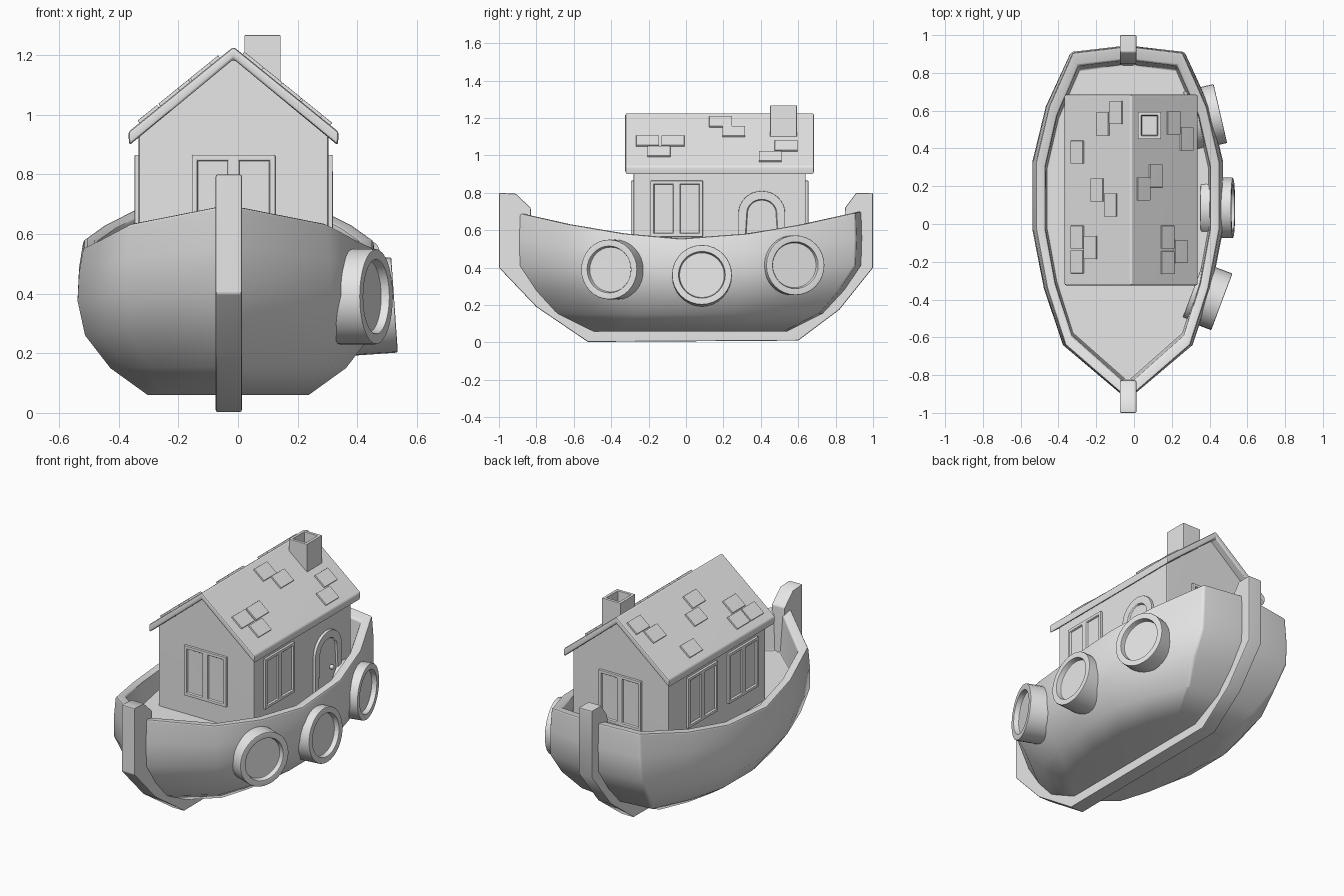
import bpy, bmesh, math
from mathutils import Matrix, Vector

cube = bpy.data.objects.get("Cube")
if cube:
    bpy.data.objects.remove(cube, do_unlink=True)

grey = bpy.data.materials.new("plain_grey")
grey.use_nodes = True
grey.diffuse_color = (0.8, 0.8, 0.8, 1)
for node in grey.node_tree.nodes:
    if node.type == 'BSDF_PRINCIPLED':
        node.inputs["Base Color"].default_value = (0.8, 0.8, 0.8, 1)

HULL_X, HOUSE_X = -0.033, -0.015


def loft(rings):
    """Closed solid through equal-length rings of points."""
    bm = bmesh.new()
    loops = [[bm.verts.new(p) for p in ring] for ring in rings]
    n = len(loops[0])
    for a, b in zip(loops, loops[1:]):
        for i in range(n):
            j = (i + 1) % n
            bm.faces.new((a[i], a[j], b[j], b[i]))
    bm.faces.new(loops[0])
    bm.faces.new(loops[-1])
    bmesh.ops.recalc_face_normals(bm, faces=bm.faces)
    return bm


def prism(points, front, back):
    """Profile in the XZ plane, pulled from y = front to y = back."""
    return loft([[(x, y, z) for x, z in points] for y in (front, back)])


def recess(bm, direction, border, depth):
    """Leave a border round the faces pointing one way and sink their middles."""
    faces = [f for f in bm.faces if f.normal.dot(Vector(direction)) > 0.9]
    bmesh.ops.inset_individual(bm, faces=faces, thickness=border)
    bmesh.ops.inset_individual(bm, faces=faces, thickness=0.003, depth=-depth)


def finish(name, bm, bevel=0.0, matrix=None):
    if bevel:
        edges = [e for e in bm.edges if e.calc_face_angle(0) > math.radians(40)]
        bmesh.ops.bevel(bm, geom=edges, offset=bevel, segments=2, profile=0.5,
                        affect='EDGES', clamp_overlap=True)
    mesh = bpy.data.meshes.new(name)
    bm.to_mesh(mesh)
    bm.free()
    mesh.materials.append(grey)
    mesh.shade_smooth()
    mesh.set_sharp_from_angle(angle=math.radians(38))
    obj = bpy.data.objects.new(name, mesh)
    bpy.context.scene.collection.objects.link(obj)
    if matrix:
        obj.matrix_world = matrix
    mod = obj.modifiers.new("Weighted normals", 'WEIGHTED_NORMAL')
    mod.keep_sharp = True
    return obj


def box(x0, x1, y0, y1, z0, z1):
    return prism([(x0, z0), (x1, z0), (x1, z1), (x0, z1)], y0, y1)


def facing(x, y, z, turn=0, pitch=0):
    """Place a part modelled facing -y so that it faces another way."""
    return (Matrix.Translation((x, y, z)) @ Matrix.Rotation(math.radians(turn), 4, 'Z')
            @ Matrix.Rotation(math.radians(pitch), 4, 'X'))


# Hull: one plan outline, scaled level by level, up over the rim and down to the deck
half = [(0, -0.94), (0.34, -0.65), (0.44, -0.345), (0.5, -0.03),
        (0.5, 0.335), (0.43, 0.63), (0.3, 0.92), (0, 0.955)]
outline = half + [(-x, y) for x, y in half[-2:0:-1]]


def hull_ring(sx, sy, z, sheer):
    return [(HULL_X + x * sx, y * sy, z + sheer * 0.165 * abs(y * sy) ** 1.6)
            for x, y in outline]


levels = [(0.54, 0.57, 0.06, 0), (0.79, 0.77, 0.15, 0.05), (0.96, 0.89, 0.26, 0.15),
          (1.01, 0.985, 0.375, 0.25), (1.0, 0.99, 0.47, 0.6), (0.97, 0.985, 0.555, 1),
          (0.87, 0.91, 0.555, 1), (0.86, 0.89, 0.45, 0)]
finish("hull", loft([hull_ring(*level) for level in levels]), 0.012)

# Keel with stem and stern posts, as one side profile
keel = [(-1, 0.8), (-1, 0.4), (-0.8, 0.19), (-0.525, 0.003), (0.6, 0.01), (0.82, 0.175),
        (1, 0.4), (1, 0.8), (0.91, 0.8), (0.85, 0.72), (0.84, 0.44), (0.5, 0.1),
        (-0.5, 0.1), (-0.82, 0.44), (-0.83, 0.72), (-0.91, 0.795)]
finish("keel", prism(keel, -0.044, 0.044), 0.007, facing(HULL_X + 0.002, 0, 0, 90))

# House walls and gables
walls = [(-0.318, 0.43), (0.318, 0.43), (0.318, 0.935), (0, 1.198), (-0.318, 0.935)]
finish("house_walls", prism(walls, -0.28, 0.64), 0.008, facing(HOUSE_X, 0, 0))

# Roof
roof = [(0, 1.228), (0.353, 0.942), (0.35, 0.897), (0, 1.186), (-0.35, 0.897), (-0.353, 0.942)]
finish("roof", prism(roof, -0.325, 0.685), 0.01, facing(HOUSE_X, 0, 0))

# Raised shingles, by plan position of their centres
SLOPE = math.atan(0.81)
shingles = [(0.175, -0.07), (0.245, -0.145), (0.175, -0.205), (0.113, 0.255), (0.048, 0.185),
            (0.207, 0.535), (0.277, 0.45),
            (-0.163, 0.53), (-0.093, 0.59), (-0.298, 0.38), (-0.193, 0.18), (-0.122, 0.1),
            (-0.298, -0.07), (-0.228, -0.125), (-0.298, -0.2)]
for x, y in shingles:
    across = x - HOUSE_X
    tilt = math.copysign(SLOPE, across)
    place = (Matrix.Translation((x, y, 1.228 - 0.81 * abs(across)))
             @ Matrix.Rotation(tilt, 4, 'Y'))
    finish("shingle", box(-0.042, 0.042, -0.061, 0.061, -0.01, 0.01), 0.002, place)

# Chimney with an open flue
chimney = box(0.021, 0.143, 0.45, 0.593, 1.05, 1.267)
recess(chimney, (0, 0, 1), 0.025, 0.08)
finish("chimney", chimney, 0.003)

# Two-pane windows: front, back, one on the right side, two on the left side
window_places = {
    "front_window": (HOUSE_X, -0.28, 0), "back_window": (HOUSE_X, 0.64, 180),
    "starboard_window": (0.303, -0.05, 90),
    "port_front_window": (-0.333, -0.055, -90), "port_back_window": (-0.333, 0.33, -90)}
for name, (x, y, turn) in window_places.items():
    window = box(-0.14, 0.14, -0.014, 0.02, -0.15, 0.15)
    bmesh.ops.bisect_plane(window, geom=window.verts[:] + window.edges[:] + window.faces[:],
                           plane_co=(0, 0, 0), plane_no=(1, 0, 0))
    recess(window, (0, -1, 0), 0.025, 0.011)
    finish(name, window, 0.003, facing(x, y, 0.715, turn))

# Arched door and knob
arc = [math.pi * i / 16 for i in range(17)]
door = ([(-0.125, 0.44), (0.125, 0.44)]
        + [(0.125 * math.cos(a), 0.69 + 0.12 * math.sin(a)) for a in arc])
door_bm = prism(door, -0.016, 0.02)
recess(door_bm, (0, -1, 0), 0.045, 0.012)
finish("door", door_bm, 0.003, facing(0.303, 0.405, 0, 90))
knob = bmesh.new()
bmesh.ops.create_uvsphere(knob, u_segments=16, v_segments=8, radius=0.014)
finish("door_knob", knob, 0, facing(0.315, 0.44, 0.58))

# Portholes along the right side of the hull
ring = [2 * math.pi * i / 32 for i in range(32)]
disc = [(0.16 * math.cos(a), 0.16 * math.sin(a)) for a in ring]
for name, x, y, z, yaw, pitch in (("front_porthole", 0.465, -0.412, 0.39, -20.5, 0),
                                  ("middle_porthole", 0.525, 0.085, 0.362, 0, -4),
                                  ("back_porthole", 0.457, 0.585, 0.413, 13, 0)):
    port = prism(disc, 0, 0.165)
    recess(port, (0, -1, 0), 0.036, 0.03)
    finish(name, port, 0.005, facing(x, y, z, 90 + yaw, pitch))
